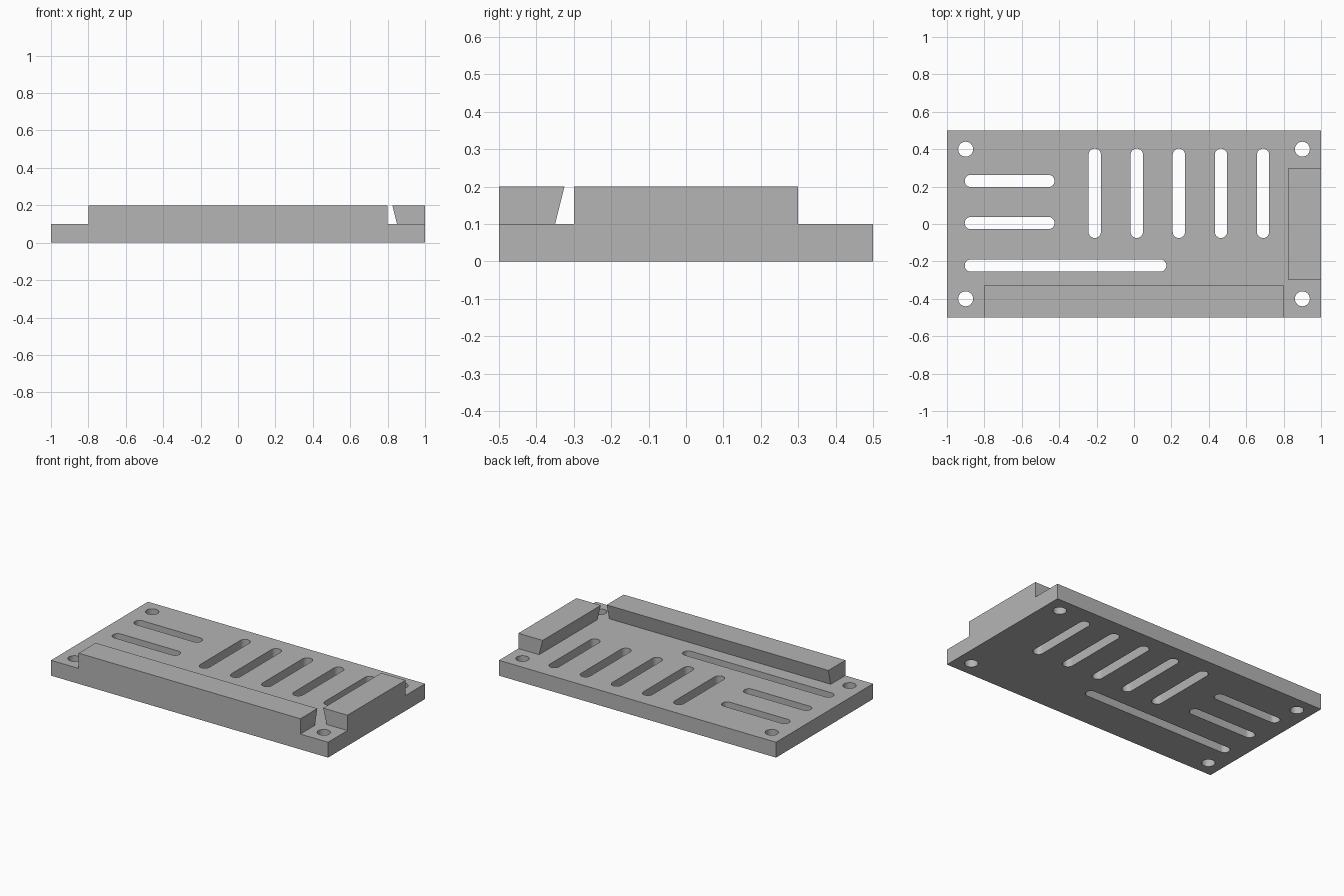
import bpy
import bmesh
from math import pi, cos, sin, radians
from mathutils import Vector

cube = bpy.data.objects.get("Cube")
if cube:
    bpy.data.objects.remove(cube, do_unlink=True)

grey = bpy.data.materials.new("plain grey")
grey.use_nodes = True
colour = (0.46, 0.46, 0.46, 1)
grey.diffuse_color = colour
grey.node_tree.nodes["Principled BSDF"].inputs["Base Color"].default_value = colour

THICK = 0.1
SLOT_R = 0.033


def stadium(a, b, r, steps=16):
    """Outline of a rounded slot between centres a and b (a circle if equal)."""
    a, b = Vector(a), Vector(b)
    d = b - a
    start = (Vector((1, 0)).angle_signed(d) * -1 if d.length else 0) + pi / 2
    pts = []
    for centre, turn in ((a, start), (b, start + pi)):
        last = steps + 1 if d.length else steps
        for i in range(last):
            t = turn + pi * i / steps
            pts.append(centre + r * Vector((cos(t), sin(t))))
    return pts


def finish(obj):
    obj.data.materials.clear()
    obj.data.materials.append(grey)


# Base plate outline with its through openings
outlines = [[(-1, -0.5), (1, -0.5), (1, 0.5), (-1, 0.5)]]
for x in (-0.9, 0.9):
    for y in (-0.4, 0.4):
        outlines.append(stadium((x, y), (x, y), 0.04))
for i in range(5):
    x = -0.21 + 0.225 * i
    outlines.append(stadium((x, -0.042), (x, 0.37), SLOT_R))
for y, end in ((0.23, -0.458), (0.005, -0.458), (-0.222, 0.14)):
    outlines.append(stadium((-0.872, y), (end, y), SLOT_R))

curve = bpy.data.curves.new("base_plate", "CURVE")
curve.dimensions = "2D"
curve.fill_mode = "BOTH"
curve.extrude = THICK / 2
for pts in outlines:
    spline = curve.splines.new("POLY")
    spline.points.add(len(pts) - 1)
    for p, co in zip(spline.points, pts):
        p.co = (co[0], co[1], THICK / 2, 1)
    spline.use_cyclic_u = True
plate = bpy.data.objects.new("base_plate", curve)
bpy.context.collection.objects.link(plate)
bpy.ops.object.select_all(action="DESELECT")
plate.select_set(True)
bpy.context.view_layer.objects.active = plate
bpy.ops.object.convert(target="MESH")
plate = bpy.context.object
plate.name = "base_plate"

# Weld the walls to the faces and seat the plate on the ground
bm = bmesh.new()
bm.from_mesh(plate.data)
bmesh.ops.remove_doubles(bm, verts=bm.verts, dist=1e-5)
bmesh.ops.recalc_face_normals(bm, faces=bm.faces)
low = min(v.co.z for v in bm.verts)
bmesh.ops.translate(bm, verts=bm.verts, vec=(0, 0, -low))
bm.to_mesh(plate.data)
bm.free()
finish(plate)
bpy.ops.object.shade_smooth_by_angle(angle=radians(30))


def rail(name, profile, sweep):
    """Extrude a closed profile along the sweep vector."""
    bm = bmesh.new()
    face = bm.faces.new([bm.verts.new(p) for p in profile])
    ext = bmesh.ops.extrude_face_region(bm, geom=[face], use_keep_orig=True)
    moved = [g for g in ext["geom"] if isinstance(g, bmesh.types.BMVert)]
    bmesh.ops.translate(bm, verts=moved, vec=sweep)
    bmesh.ops.recalc_face_normals(bm, faces=bm.faces)
    mesh = bpy.data.meshes.new(name)
    bm.to_mesh(mesh)
    bm.free()
    obj = bpy.data.objects.new(name, mesh)
    bpy.context.collection.objects.link(obj)
    finish(obj)


# Raised rails with undercut inner faces: (outward distance, height)
section = [(0.15, THICK), (0.175, 0.2), (0, 0.2), (0, THICK)]
rail("front_rail", [(-0.8, -0.5 + d, z) for d, z in section], (1.6, 0, 0))
rail("left_rail", [(1 - d, -0.3, z) for d, z in section], (0, 0.6, 0))
